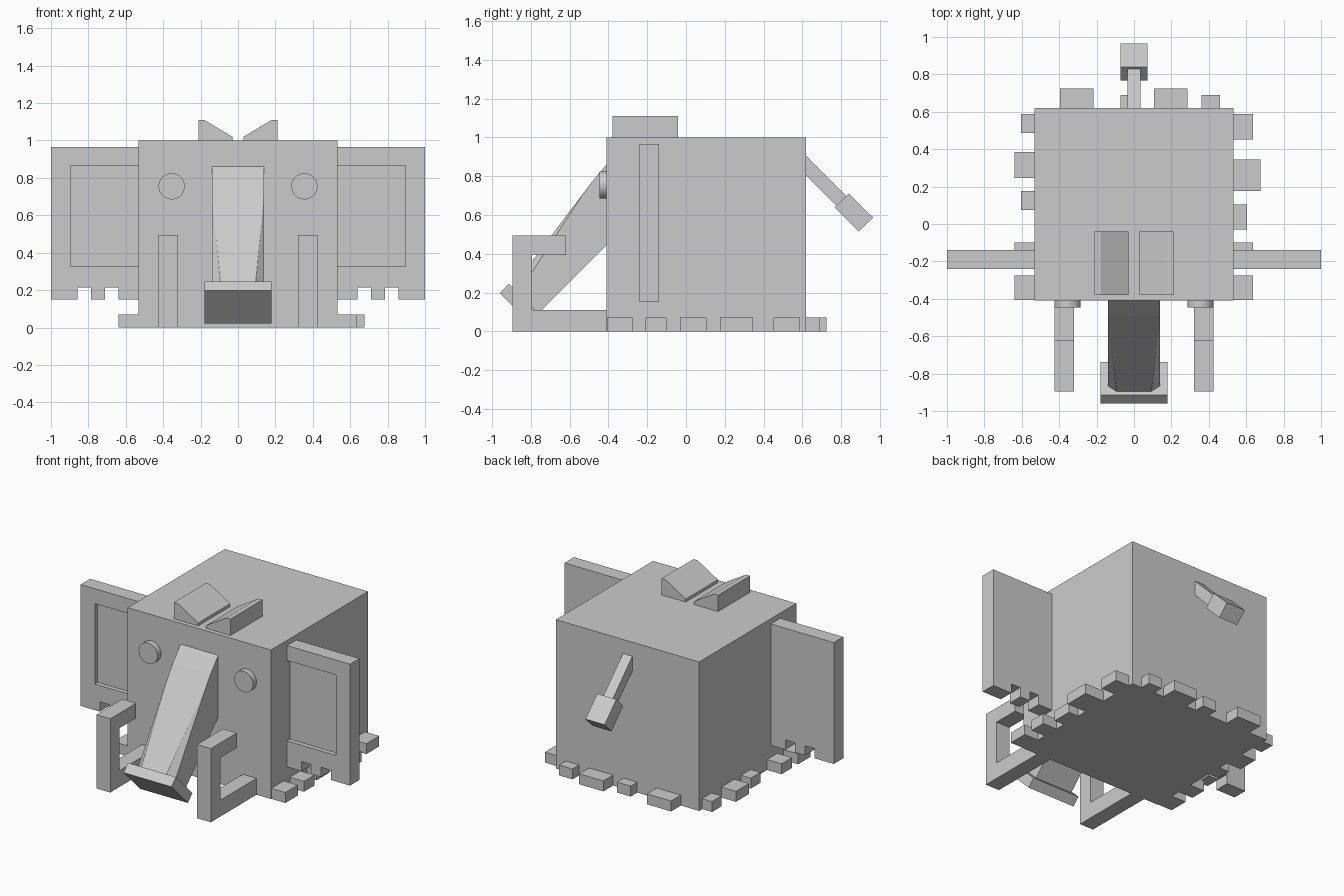
import bpy, bmesh, math
from mathutils import Vector

if "Cube" in bpy.data.objects:
    bpy.data.objects.remove(bpy.data.objects["Cube"])


def make(name, bm, mirror=False):
    bmesh.ops.recalc_face_normals(bm, faces=bm.faces)
    me = bpy.data.meshes.new(name)
    bm.to_mesh(me)
    bm.free()
    ob = bpy.data.objects.new(name, me)
    bpy.context.collection.objects.link(ob)
    if mirror:
        add_mirror(ob)
    return ob


def add_mirror(ob):
    ob.modifiers.new("mirror", 'MIRROR').use_axis = (True, False, False)


def prism(name, pts, axis, lo, hi, mirror=False):
    """Extrude a 2D profile along x (points are y,z) or y (points are x,z)."""
    bm = bmesh.new()
    place = (lambda a, b: (lo, a, b)) if axis == 'x' else (lambda a, b: (a, lo, b))
    face = bm.faces.new([bm.verts.new(place(a, b)) for a, b in pts])
    ext = bmesh.ops.extrude_face_region(bm, geom=[face])
    d = hi - lo
    bmesh.ops.translate(bm, vec=(d, 0, 0) if axis == 'x' else (0, d, 0),
                        verts=[v for v in ext['geom'] if isinstance(v, bmesh.types.BMVert)])
    return make(name, bm, mirror)


def box(name, x0, x1, y0, y1, z0, z1):
    return prism(name, [(y0, z0), (y1, z0), (y1, z1), (y0, z1)], 'x', x0, x1)


# Body block
X, YF, YB = 0.532, -0.41, 0.62
box("body", -X, X, YF, YB, 0, 1)

# Ears: notched plates with a recessed front panel
ear = prism("ears", [(X, 0.15), (0.64, 0.15), (0.64, 0.215), (0.71, 0.215), (0.71, 0.15),
                     (0.785, 0.15), (0.785, 0.215), (0.857, 0.215), (0.857, 0.15),
                     (1, 0.15), (1, 0.965), (X, 0.965)], 'y', -0.24, -0.14)
cutter = box("ear_recess_cutter", 0.4, 0.895, -0.4, -0.21, 0.325, 0.865)
cutter.hide_render = True
cutter.hide_set(True)
cut = ear.modifiers.new("recess", 'BOOLEAN')
cut.operation = 'DIFFERENCE'
cut.solver = 'EXACT'
cut.object = cutter
add_mirror(ear)

# Tusks: C-shaped bars
prism("tusks", [(YF, 0), (YF, 0.11), (-0.795, 0.11), (-0.795, 0.395), (-0.62, 0.395),
                (-0.62, 0.495), (-0.895, 0.495), (-0.895, 0)], 'x', 0.322, 0.425, True)

# Head crests: sloped wedges
prism("crests", [(0.03, 1), (0.21, 1), (0.21, 1.11), (0.18, 1.11), (0.03, 1.02)],
      'y', -0.38, -0.04, True)

# Eyes: short discs
for s in (-1, 1):
    bpy.ops.mesh.primitive_cylinder_add(vertices=32, radius=0.07, depth=0.05,
                                        location=(s * 0.355, -0.422, 0.755),
                                        rotation=(math.pi / 2, 0, 0))
    bpy.context.object.name = "eye"
    bpy.ops.object.shade_smooth_by_angle()

# Trunk: convex block with tapering front chamfers, ending in a tilted plate
bm = bmesh.new()
for x, y, z in ((0.14, YF, 0.86), (0.14, YF, 0.445), (0.14, -0.49, 0.765), (0.14, -0.53, 0.71),
                (0.093, -0.895, 0.228), (0.14, -0.865, 0.198), (0.14, -0.761, 0.094)):
    for s in (-1, 1):
        bm.verts.new(Vector((s * x, y, z)))
bmesh.ops.convex_hull(bm, input=bm.verts)
bmesh.ops.dissolve_limit(bm, angle_limit=0.01, verts=bm.verts, edges=bm.edges)
make("trunk", bm)
prism("trunk_tip", [(-0.96, 0.197), (-0.913, 0.245), (-0.738, 0.07), (-0.785, 0.022)],
      'x', -0.178, 0.178)

# Tail with tuft
prism("tail", [(YB, 0.905), (YB, 0.805), (0.783, 0.642), (0.833, 0.692)], 'x', -0.035, 0.035)
prism("tail_tuft", [(0.84, 0.71), (0.965, 0.587), (0.892, 0.515), (0.768, 0.638)],
      'x', -0.071, 0.071)

# Fringe blocks around the base: start, end, outer reach
H = 0.07
left = [(0.487, 0.588, 0.605), (0.246, 0.385, 0.64), (0.075, 0.176, 0.605),
        (-0.21, -0.1, 0.64), (-0.407, -0.275, 0.64)]
right = [(0.452, 0.588, 0.637), (0.176, 0.345, 0.675), (-0.03, 0.105, 0.605),
         (-0.21, -0.1, 0.637), (-0.407, -0.275, 0.637)]
back = [(-0.396, -0.216, 0.724), (-0.072, 0.03, 0.69), (0.107, 0.286, 0.724), (0.36, 0.46, 0.69)]
for a, b, r in left:
    box("fringe_left", -r, -X, a, b, 0, H)
for a, b, r in right:
    box("fringe_right", X, r, a, b, 0, H)
for a, b, r in back:
    box("fringe_back", a, b, YB, r, 0, H)
